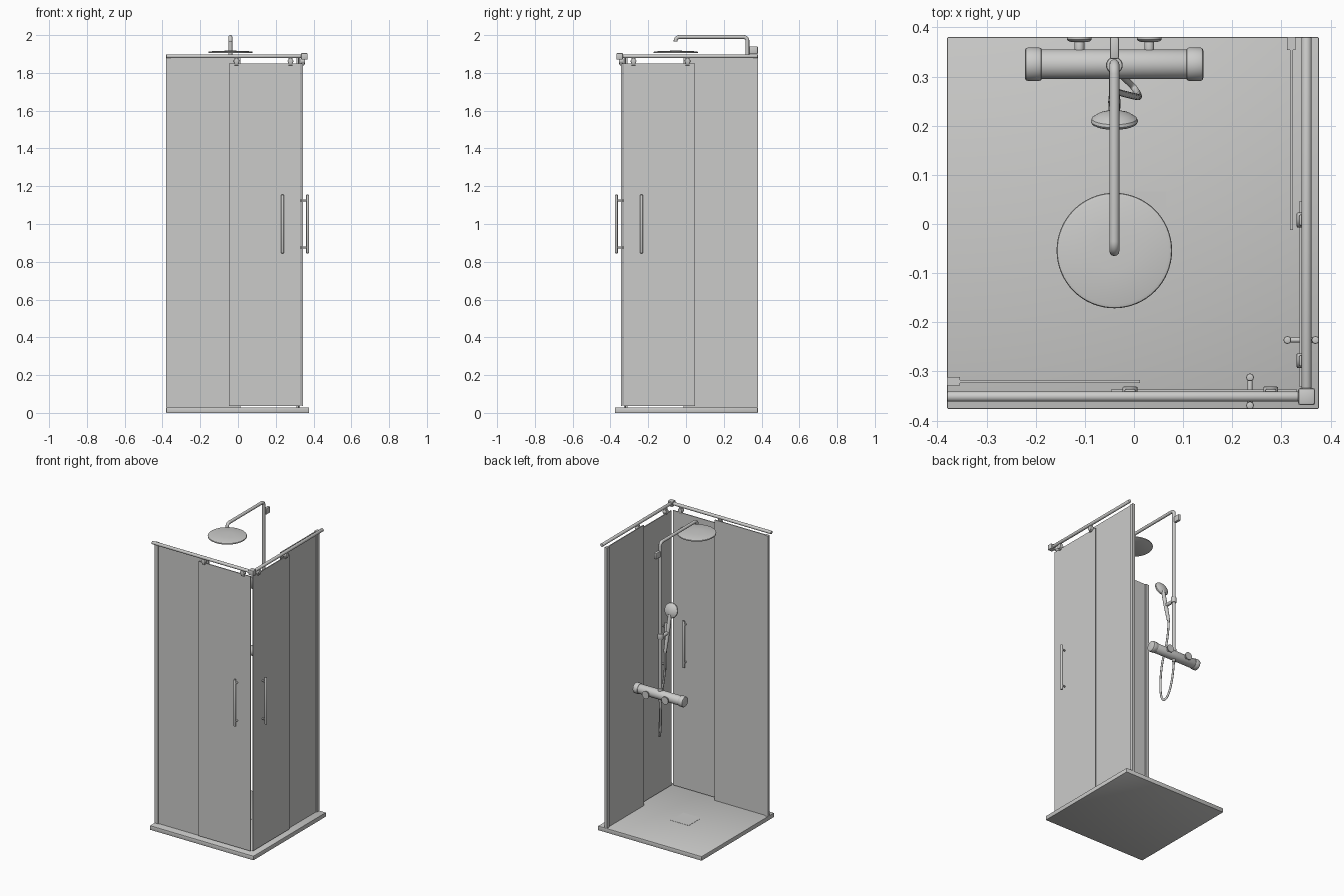
import bpy, bmesh, math
from mathutils import Vector, Matrix

if "Cube" in bpy.data.objects:
    bpy.data.objects.remove(bpy.data.objects["Cube"])

mat = bpy.data.materials.new("light grey")
mat.diffuse_color = (0.6, 0.6, 0.59, 1)
mat.use_nodes = True
mat.node_tree.nodes["Principled BSDF"].inputs["Base Color"].default_value = mat.diffuse_color


def finish(ob, smooth=True):
    ob.data.materials.clear()
    ob.data.materials.append(mat)
    bpy.ops.object.select_all(action='DESELECT')
    ob.select_set(True)
    bpy.context.view_layer.objects.active = ob
    if smooth:
        bpy.ops.object.shade_smooth_by_angle(angle=math.radians(35))
    return ob


def from_bmesh(name, bm, smooth=True):
    bmesh.ops.recalc_face_normals(bm, faces=bm.faces)
    me = bpy.data.meshes.new(name)
    bm.to_mesh(me)
    bm.free()
    ob = bpy.data.objects.new(name, me)
    bpy.context.collection.objects.link(ob)
    return finish(ob, smooth)


def box(name, lo, hi, bevel=0):
    bm = bmesh.new()
    bmesh.ops.create_cube(bm, size=1)
    lo, hi = Vector(lo), Vector(hi)
    for v in bm.verts:
        v.co = (lo + hi) / 2 + v.co * (hi - lo)
    if bevel:
        bmesh.ops.bevel(bm, geom=bm.edges[:], offset=bevel, segments=2,
                        profile=0.5, affect='EDGES')
    return from_bmesh(name, bm, bevel > 0)


def lathe(name, profile, origin, axis, segs=32):
    """Revolve (radius, height) points about an axis through origin."""
    rot = Vector(axis).to_track_quat('Z', 'Y').to_matrix().to_4x4()
    m = Matrix.Translation(origin) @ rot
    bm = bmesh.new()
    rings = []
    for r, h in profile:
        rings.append([bm.verts.new(m @ Vector((r * math.cos(a), r * math.sin(a), h)))
                      for a in (2 * math.pi * i / segs for i in range(segs))])
    for a, b in zip(rings, rings[1:]):
        for i in range(segs):
            j = (i + 1) % segs
            bm.faces.new((a[i], a[j], b[j], b[i]))
    bmesh.ops.remove_doubles(bm, verts=bm.verts, dist=1e-6)
    return from_bmesh(name, bm)


def rod(name, a, b, r, edge=0.002, segs=24):
    """Cylinder from a to b with eased ends."""
    a, b = Vector(a), Vector(b)
    n = (b - a).length
    prof = [(0, 0), (r - edge, 0), (r - edge * .3, edge * .3), (r, edge),
            (r, n - edge), (r - edge * .3, n - edge * .3), (r - edge, n), (0, n)]
    return lathe(name, prof, a, b - a, segs)


def fillet(points, radius, n=8):
    """Round the inner corners of a path."""
    pts = [Vector(p) for p in points]
    out = [pts[0]]
    for p, c, q in zip(pts, pts[1:], pts[2:]):
        s, e = c + (p - c).normalized() * radius, c + (q - c).normalized() * radius
        ctr = s + e - c
        for i in range(n + 1):
            t = math.pi / 2 * i / n
            out.append(ctr + (s - ctr) * math.cos(t) + (e - ctr) * math.sin(t))
    return out + [pts[-1]]


def tube(name, pts, r, kind='POLY'):
    cu = bpy.data.curves.new(name, 'CURVE')
    cu.dimensions = '3D'
    cu.bevel_depth = r
    cu.bevel_resolution = 4
    cu.use_fill_caps = True
    sp = cu.splines.new(kind)
    sp.points.add(len(pts) - 1)
    for p, c in zip(sp.points, pts):
        p.co = (*c, 1)
    if kind == 'NURBS':
        sp.order_u, sp.use_endpoint_u, sp.resolution_u = 4, True, 8
    ob = bpy.data.objects.new(name, cu)
    bpy.context.collection.objects.link(ob)
    bpy.ops.object.select_all(action='DESELECT')
    ob.select_set(True)
    bpy.context.view_layer.objects.active = ob
    bpy.ops.object.convert(target='MESH')
    return finish(bpy.context.view_layer.objects.active)


# Tray and drain cover
box("shower_tray", (-.38, -.376, 0), (.376, .38, .028), .002)
box("drain_cover", (-.066, -.066, .026), (.066, .066, .0292))

# Front enclosure side
side = [
    box("wall_profile", (-.38, -.329, .028), (-.354, -.311, 1.88)),
    box("fixed_panel", (-.356, -.323, .028), (.012, -.317, 1.88)),
    box("sliding_door", (-.047, -.343, .037), (.332, -.337, 1.85)),
    rod("top_rail", (-.38, -.351, 1.888), (.34, -.351, 1.888), .0105),
]
for x in (-.008, .278):  # door hangers
    side.append(box("door_hanger", (x - .011, -.351, 1.84), (x + .011, -.336, 1.882), .002))
    side.append(rod("hanger_roller", (x, -.356, 1.862), (x, -.331, 1.862), .015))
for y in (-.312, -.369):  # inner and outer grips
    side.append(rod("handle_bar", (.236, y, .845), (.236, y, 1.155), .0078, .003))
for z in (.875, 1.125):
    side.append(rod("handle_standoff", (.236, -.369, z), (.236, -.312, z), .005, .001, 16))

# Right side is the front side reflected across the tray diagonal
flip = Matrix(((0, -1, 0, 0), (-1, 0, 0, 0), (0, 0, 1, 0), (0, 0, 0, 1)))
for ob in side:
    me = ob.data.copy()
    me.transform(flip)
    me.flip_normals()
    o2 = bpy.data.objects.new("right_" + ob.name, me)
    bpy.context.collection.objects.link(o2)
    ob.name = "front_" + ob.name
box("rail_corner_block", (.334, -.368, 1.871), (.368, -.334, 1.905), .004)

# Riser with overhead arm
X, Y = -.04, .325
tube("riser_and_arm", fillet([(X, Y, .98), (X, Y, 1.99), (X, -.055, 1.99), (X, -.055, 1.966)],
                             .02), .0102)
box("riser_wall_bracket", (X - .009, .336, 1.9), (X + .009, .38, 1.94), .003)

# Overhead rain head
lathe("rain_head", [(0, 0), (.114, 0), (.117, .002), (.1175, .005), (.116, .008),
                    (.11, .010), (.04, .013), (0, .014)], (X, -.054, 1.904), (0, 0, 1), 64)

# Mixer bar with end knobs and wall inlets
ZM = .985
rod("mixer_body", (-.19, Y, ZM), (.109, Y, ZM), .0305, .002, 40)
for a, b in ((-.222, -.187), (.106, .141)):
    rod("mixer_knob", (a, Y, ZM), (b, Y, ZM), .034, .006, 40)
for x in (-.111, .031):
    rod("inlet_stem", (x, .34, ZM), (x, .375, ZM), .010)
    lathe("inlet_flange", [(0, 0), (.016, 0), (.022, .002), (.025, .005), (.025, .010), (0, .010)],
          (x, .37, ZM), (0, 1, 0))
rod("riser_collar", (X, Y, ZM + .02), (X, Y, ZM + .045), .015)
rod("hose_outlet", (X, Y, ZM - .045), (X, Y, ZM - .02), .011)

# Slider and hand shower
rod("slider_clamp", (X, Y - .002, 1.35), (X, Y - .002, 1.39), .017, .005)
rod("slider_arm", (X, .32, 1.365), (X, .245, 1.365), .011, .003)
low, neck = Vector((X, .276, 1.245)), Vector((X, .224, 1.475))
lathe("hand_shower_handle", [(0, 0), (.008, 0), (.010, .015), (.0125, .12), (.012, .19),
                             (.011, .236), (0, .236)], low, neck - low, 24)
lathe("hand_shower_head", [(0, 0), (.042, 0), (.046, .002), (.048, .006), (.046, .012),
                           (.034, .02), (.016, .026), (0, .027)],
      (X, .203, 1.496), (0, .96, .27), 40)

# Flexible hose looping below the mixer
tube("shower_hose", [(X, Y, .95), (X, .318, .85), (-.025, .30, .72), (0, .28, .67),
                     (.012, .258, .71), (.008, .258, .88), (-.01, .262, 1.0),
                     (-.04, .27, 1.12), (X, .277, 1.25)], .0065, 'NURBS')
